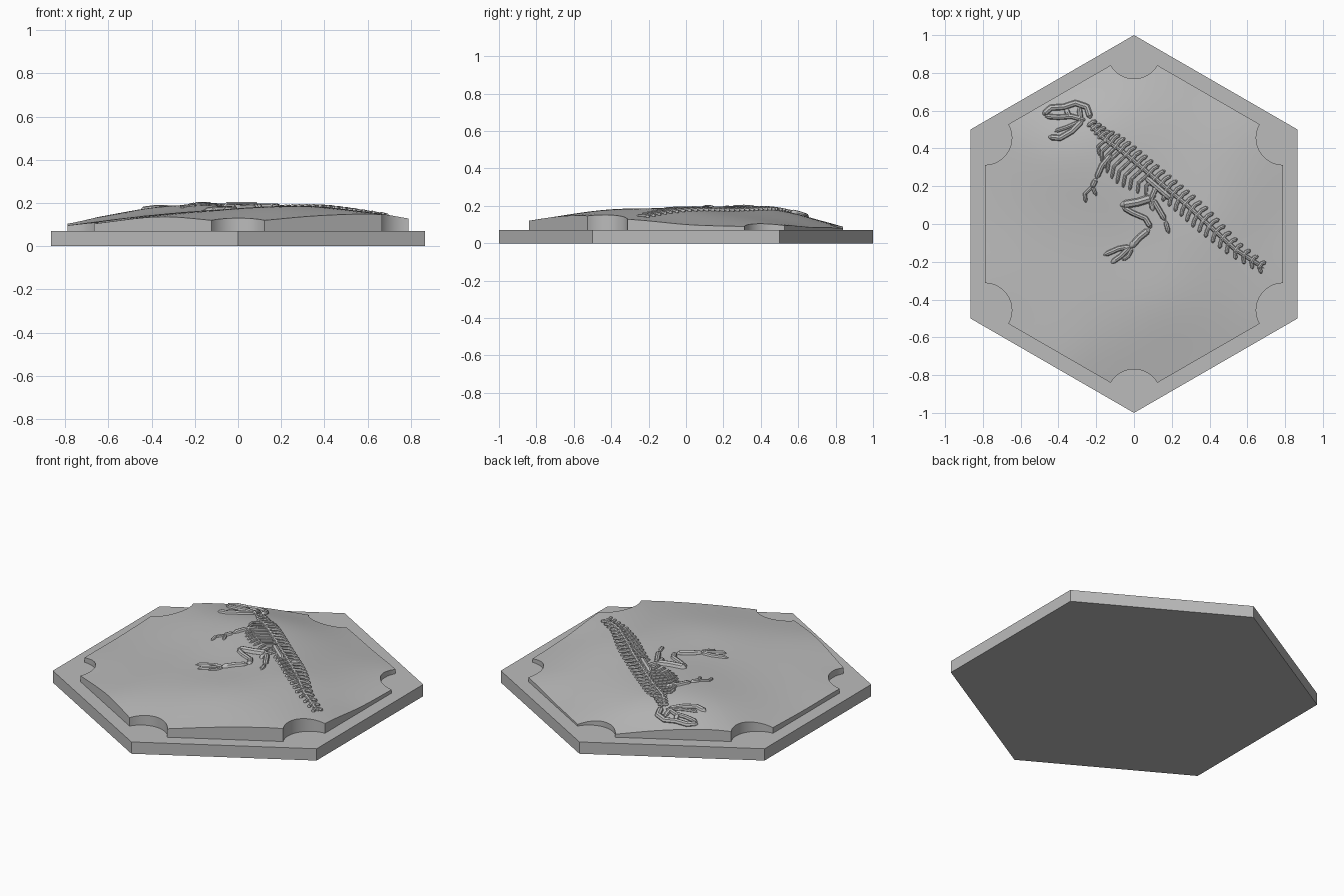
import bpy, bmesh, math
from mathutils import Vector

cube = bpy.data.objects.get("Cube")
if cube:
    bpy.data.objects.remove(cube, do_unlink=True)

stone = bpy.data.materials.new("grey_stone")
stone.use_nodes = True
GREY = (0.5, 0.5, 0.5, 1)
stone.diffuse_color = GREY
stone.node_tree.nodes["Principled BSDF"].inputs["Base Color"].default_value = GREY


def polar(radius, degrees):
    a = math.radians(degrees)
    return Vector((radius * math.cos(a), radius * math.sin(a)))


def finish(obj, smooth=True):
    obj.data.materials.append(stone)
    if smooth:
        bpy.ops.object.select_all(action="DESELECT")
        obj.select_set(True)
        bpy.context.view_layer.objects.active = obj
        if obj.type == "CURVE":
            bpy.ops.object.convert(target="MESH")
        bpy.ops.object.shade_smooth_by_angle(angle=math.radians(40))


def add_mesh(name, bm):
    bmesh.ops.recalc_face_normals(bm, faces=bm.faces)
    mesh = bpy.data.meshes.new(name)
    bm.to_mesh(mesh)
    bm.free()
    obj = bpy.data.objects.new(name, mesh)
    bpy.context.collection.objects.link(obj)
    return obj


# Rolling ground: a smooth surface through spot heights (x, y, thousandths)
SPOTS = [(.12, .84, 80), (.66, .53, 95), (.79, .31, 90), (.79, 0, 100), (.79, -.31, 128),
         (.66, -.53, 147), (.5, -.6, 150), (.12, -.84, 120), (0, -.77, 130),
         (-.12, -.84, 120), (-.34, -.71, 137), (-.66, -.53, 105), (-.79, -.31, 96),
         (-.79, 0, 96), (-.79, .31, 104), (-.66, .53, 130), (-.4, .68, 128),
         (-.12, .84, 88), (.4, .68, 85), (-.35, .4, 183), (.15, -.4, 181), (0, .2, 185),
         (.4, 0, 178), (.65, -.22, 147), (-.4, 0, 155), (0, -.1, 175), (.4, .4, 130),
         (-.1, .55, 165), (.4, -.4, 174), (-.17, -.4, 163), (-.5, -.4, 132)]
MEAN = 0.13


def kernel(x, y, spot):
    return math.sqrt((x - spot[0]) ** 2 + (y - spot[1]) ** 2 + 0.03)


def solve(rows):
    n = len(rows)
    for i in range(n):
        p = max(range(i, n), key=lambda r: abs(rows[r][i]))
        rows[i], rows[p] = rows[p], rows[i]
        for r in range(n):
            if r != i:
                f = rows[r][i] / rows[i][i]
                rows[r] = [a - f * b for a, b in zip(rows[r], rows[i])]
    return [rows[i][n] / rows[i][i] for i in range(n)]


weights = solve([[kernel(s[0], s[1], t) for t in SPOTS] + [s[2] / 1000 - MEAN] for s in SPOTS])


def ground(x, y):
    return MEAN + sum(w * kernel(x, y, s) for w, s in zip(weights, SPOTS))


# Hexagonal base plate
BASE_TOP = 0.07
bm = bmesh.new()
bottom = bm.faces.new([bm.verts.new((*polar(1, 30 + 60 * k), 0)) for k in range(6)])
ext = bmesh.ops.extrude_face_region(bm, geom=[bottom], use_keep_orig=True)
top = [v for v in ext["geom"] if isinstance(v, bmesh.types.BMVert)]
bmesh.ops.translate(bm, verts=top, vec=(0, 0, BASE_TOP))
finish(add_mesh("hex_base", bm), smooth=False)

# Outline of the ground: smaller hexagon with a round bite at each corner
ARC, EDGE, RINGS = 16, 12, 28
outline = []
for k in range(6):
    a = 30 + 60 * k
    centre = polar(0.912, a)
    outline += [centre + polar(0.143, a + 240 - 120 * i / ARC) for i in range(ARC + 1)]
    start, end = outline[-1], polar(0.912, a + 60) + polar(0.143, a + 300)
    outline += [start.lerp(end, i / EDGE) for i in range(1, EDGE)]

# Ground slab: concentric rings on top, straight walls sunk into the base
bm = bmesh.new()
hub = bm.verts.new((0, 0, ground(0, 0)))
rings = []
for r in range(1, RINGS + 1):
    pts = [p * r / RINGS for p in outline]
    rings.append([bm.verts.new((p.x, p.y, ground(p.x, p.y))) for p in pts])
rings.append([bm.verts.new((p.x, p.y, BASE_TOP - 0.02)) for p in outline])
n = len(outline)
for i in range(n):
    j = (i + 1) % n
    bm.faces.new((hub, rings[0][i], rings[0][j]))
    for inner, outer in zip(rings, rings[1:]):
        bm.faces.new((inner[i], outer[i], outer[j], inner[j]))
bm.faces.new(rings[-1])
finish(add_mesh("rolling_ground", bm))


# Fossil bones: tapered tubes half sunk into the ground
def add_bones(name, bones, lift=0.0):
    curve = bpy.data.curves.new(name, "CURVE")
    curve.dimensions = "3D"
    curve.bevel_depth = 1
    curve.bevel_resolution = 2
    curve.use_fill_caps = True
    for thick, path in bones:
        path = [Vector(p) for p in path]
        fine = [a.lerp(b, t / 4) for a, b in zip(path, path[1:]) for t in range(4)] + [path[-1]]
        spline = curve.splines.new("POLY")
        spline.points.add(len(fine) - 1)
        for i, (pt, p) in enumerate(zip(spline.points, fine)):
            tip = i in (0, len(fine) - 1)
            pt.co = (p.x, p.y, ground(p.x, p.y) + lift - (thick * 0.4 if tip else 0), 1)
            pt.radius = thick * (0.45 if tip else 1)
    obj = bpy.data.objects.new(name, curve)
    bpy.context.collection.objects.link(obj)
    finish(obj)


SPINE = [Vector(p) for p in [(-.24, .54), (-.17, .46), (-.07, .39), (.04, .3), (.16, .2),
                             (.28, .1), (.4, -.01), (.53, -.13), (.69, -.235)]]


def along(t):
    f = min(t * (len(SPINE) - 1), len(SPINE) - 1.001)
    i = int(f)
    step = SPINE[i + 1] - SPINE[i]
    return SPINE[i].lerp(SPINE[i + 1], f - i), step.normalized()


add_bones("backbone", [(0.012, SPINE)])

# Vertebrae with upper spines, tail chevrons and ribs
COUNT = 30
spines, chevrons, ribs = [], [], []
for i in range(COUNT):
    t = (i + 0.5) / COUNT
    p, d = along(t)
    up = Vector((-d.y, d.x))
    size = 0.065 * min(1, 0.45 + 3 * t) * (1 if t < 0.7 else 1 - 1.9 * (t - 0.7))
    spines.append((0.011, [p - up * 0.02, p + up * size * 0.5, p + up * size + d * 0.012]))
    if t > 0.5:
        chevrons.append((0.010, [p, p - up * size * 0.5 + d * 0.008, p - up * size + d * 0.025]))
    elif t > 0.14:
        reach = 0.05 + 0.1 * math.sin(math.pi * (t - 0.1) / 0.42)
        ribs.append((0.009, [p, p - up * reach * 0.6 - d * 0.012, p - up * reach + d * 0.02]))
add_bones("vertebra_spines", spines, 0.003)
add_bones("tail_chevrons", chevrons, 0.002)
add_bones("ribs", ribs, 0.001)

# Skull with open jaws
add_bones("skull", [
    (0.017, [(-.48, .58), (-.44, .615), (-.37, .62), (-.31, .64), (-.25, .62), (-.23, .56)]),
    (0.014, [(-.47, .57), (-.40, .565), (-.33, .57), (-.26, .55)]),
    (0.014, [(-.36, .61), (-.34, .56)]),
    (0.014, [(-.29, .62), (-.28, .53)])], 0.002)
add_bones("lower_jaw", [
    (0.016, [(-.45, .46), (-.39, .455), (-.33, .49), (-.27, .55)]),
    (0.011, [(-.42, .49), (-.36, .51), (-.29, .54)])])

# Fore limb
add_bones("fore_limb", [
    (0.015, [(-.12, .37), (-.17, .31), (-.20, .24)]),
    (0.014, [(-.20, .24), (-.225, .19)]),
    (0.010, [(-.22, .2), (-.26, .16), (-.255, .115)]),
    (0.010, [(-.22, .2), (-.20, .15)])])

# Hips and hind limbs
add_bones("hips", [
    (0.018, [(.06, .25), (.13, .19), (.2, .13)]),
    (0.014, [(.12, .2), (.09, .13), (.1, .07)])])
add_bones("near_hind_limb", [
    (0.022, [(.1, .14), (.02, .115), (-.07, .1)]),
    (0.015, [(-.06, .09), (-.01, .06), (.06, .03), (.09, -.02)]),
    (0.018, [(.08, -.03), (.03, -.07), (-.02, -.125)]),
    (0.014, [(-.02, -.12), (-.08, -.13), (-.16, -.165)]),
    (0.014, [(-.02, -.12), (-.07, -.17), (-.12, -.205)]),
    (0.011, [(-.01, -.13), (-.03, -.17), (-.06, -.19)])])
add_bones("far_hind_limb", [
    (0.015, [(.1, .13), (.13, .08), (.165, .02)]),
    (0.012, [(.165, .02), (.185, -.05)])])
